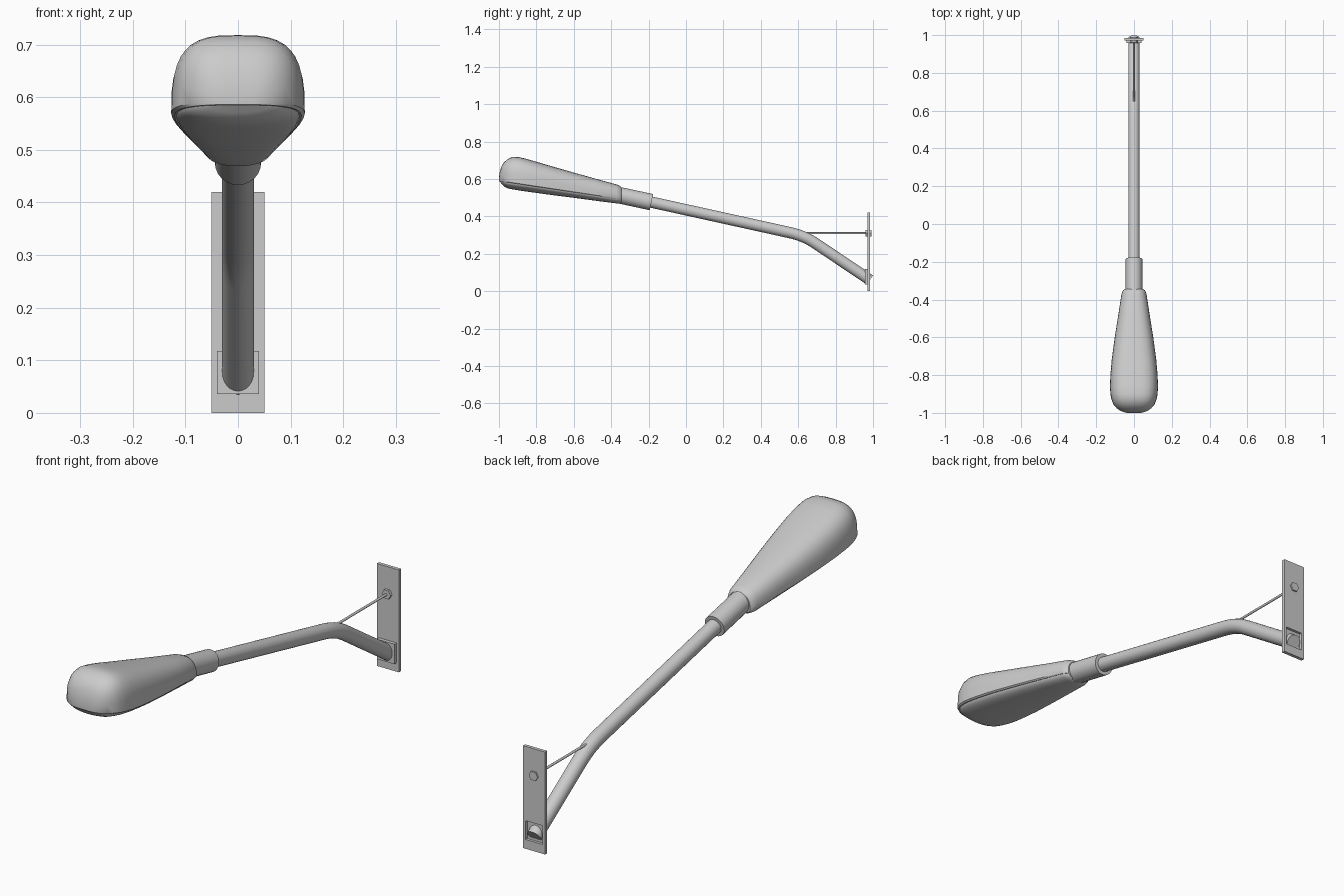
import bpy, bmesh
from math import cos, sin, pi, radians
from mathutils import Vector

old = bpy.data.objects.get("Cube")
if old:
    bpy.data.objects.remove(old, do_unlink=True)

GREY = (0.6, 0.6, 0.6, 1)
mat = bpy.data.materials.new("light grey metal")
mat.use_nodes = True
mat.diffuse_color = GREY
mat.node_tree.nodes["Principled BSDF"].inputs["Base Color"].default_value = GREY


def finish(name, bm, smooth=True):
    bmesh.ops.recalc_face_normals(bm, faces=bm.faces)
    mesh = bpy.data.meshes.new(name)
    bm.to_mesh(mesh)
    bm.free()
    mesh.materials.append(mat)
    ob = bpy.data.objects.new(name, mesh)
    bpy.context.collection.objects.link(ob)
    if smooth:
        bpy.ops.object.select_all(action='DESELECT')
        ob.select_set(True)
        bpy.context.view_layer.objects.active = ob
        bpy.ops.object.shade_smooth_by_angle(angle=radians(35))
    return ob


def loft(name, rings, smooth=True):
    """Skin closed rings of points and cap both ends."""
    bm = bmesh.new()
    loops = [[bm.verts.new(p) for p in ring] for ring in rings]
    n = len(loops[0])
    for a, b in zip(loops, loops[1:]):
        for i in range(n):
            j = (i + 1) % n
            bm.faces.new((a[i], a[j], b[j], b[i]))
    bm.faces.new(loops[0])
    bm.faces.new(loops[-1])
    return finish(name, bm, smooth)


def tube(name, path, radius, sides=24, smooth=True):
    """Round bar along (y, z) points, with mitred bends."""
    pts = [Vector((0, y, z)) for y, z in path]
    rings = []
    for i, p in enumerate(pts):
        d = (pts[min(i + 1, len(pts) - 1)] - pts[max(i - 1, 0)]).normalized()
        up = Vector((1, 0, 0)).cross(d)
        rings.append([p + radius * (Vector((cos(t), 0, 0)) + up * sin(t))
                      for t in (2 * pi * k / sides for k in range(sides))])
    return loft(name, rings, smooth)


def box(name, x, y0, y1, z0, z1):
    ring = [(-x, z0), (x, z0), (x, z1), (-x, z1)]
    return loft(name, [[(px, y, pz) for px, pz in ring] for y in (y0, y1)], False)


# Wall plate with a square opening for the arm
plate = box("wall_plate", 0.05, 0.971, 0.985, 0, 0.42)
cutter = box("plate_cutter", 0.038, 0.9, 1.1, 0.038, 0.115)
cutter.hide_render = True
cutter.hide_viewport = True
cut = plate.modifiers.new("opening", 'BOOLEAN')
cut.object = cutter
cut.operation = 'DIFFERENCE'
cut.solver = 'EXACT'
box("arm_mount", 0.04, 0.957, 0.974, 0.036, 0.118)

# Bent arm: curve between the two straight runs
a, b, c = Vector((0.69, 0.257)), Vector((0.63, 0.297)), Vector((0.55, 0.314))
bend = [a * (1 - t) ** 2 + b * 2 * t * (1 - t) + c * t * t for t in (k / 8 for k in range(9))]
tube("arm", [(0.983, 0.06)] + [tuple(p) for p in bend] + [(-0.2, 0.479)], 0.03)
tube("sleeve", [(-0.185, 0.476), (-0.4, 0.522)], 0.044)

# Stay rod and its bolts
tube("stay_rod", [(0.64, 0.31), (0.975, 0.31)], 0.005, 12)
for name, y0, y1 in (("front_nut", 0.96, 0.972), ("back_bolt", 0.984, 0.991)):
    tube(name, [(y0, 0.31), (y1, 0.31)], 0.02, 6, False)

# Lamp head stations: y, half width, top z, bottom z
STATIONS = [
    (-0.345, 0.050, 0.553, 0.474), (-0.352, 0.059, 0.562, 0.470),
    (-0.37, 0.066, 0.570, 0.469), (-0.48, 0.083, 0.600, 0.483),
    (-0.60, 0.102, 0.634, 0.499), (-0.72, 0.118, 0.668, 0.514),
    (-0.80, 0.125, 0.692, 0.525), (-0.86, 0.127, 0.709, 0.533),
    (-0.90, 0.125, 0.718, 0.539), (-0.93, 0.119, 0.717, 0.544),
    (-0.955, 0.109, 0.705, 0.549), (-0.975, 0.092, 0.687, 0.558),
    (-0.988, 0.074, 0.664, 0.571), (-0.996, 0.054, 0.635, 0.583),
    (-1.0, 0.035, 0.610, 0.589)]


def half_section(y, w, z0, z1, power, steps=20):
    """Half superellipse from the rim z0 to the crown z1."""
    ring = []
    for k in range(steps + 1):
        t = pi * k / steps
        cx, sz = cos(t), max(sin(t), 0)
        x = w * (1 if cx > 0 else -1) * abs(cx) ** (2 / power)
        ring.append((x, y, z0 + (z1 - z0) * sz ** (2 / power)))
    return ring


housing, lens = [], []
for y, w, top, bottom in STATIONS:
    rim = 0.495 - 0.15 * (y + 0.36)
    upper = half_section(y, w, rim, top, 2.5 + 0.6 * min(1, (-0.345 - y) / 0.5))
    # narrow lip turned in under the rim
    lip = [(-0.95 * w, y, rim - 0.005), (0.95 * w, y, rim - 0.005)]
    housing.append(upper + lip)
    lens.append(half_section(0.993 * y - 0.003, 0.93 * w, rim, min(bottom, rim - 0.004), 2.2))
loft("lamp_housing", housing)
loft("lamp_lens", lens)
